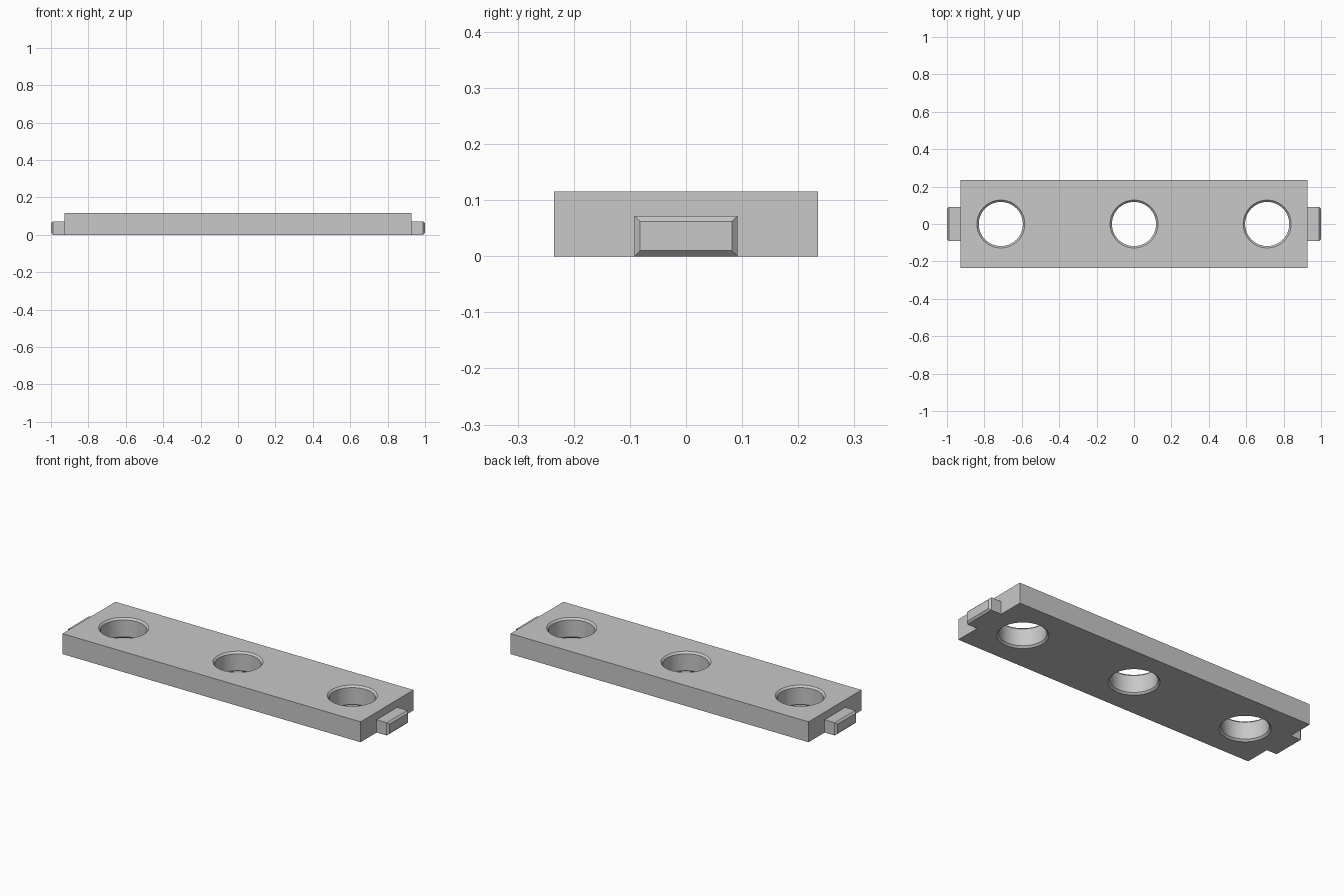
import bpy, bmesh, math
from mathutils import Matrix, Vector

cube = bpy.data.objects.get("Cube")
if cube:
    bpy.data.objects.remove(cube, do_unlink=True)

HALF_X, HALF_Y, THICK = 0.928, 0.235, 0.115   # plate
TAB_Y, TAB_Z = 0.092, 0.072                   # end tabs
CHAMFER = 0.01
HOLE_R, HOLE_SPACING, SIDES = 0.118, 0.712, 64

grey = bpy.data.materials.new("plain_grey")
grey.use_nodes = True
colour = (0.58, 0.58, 0.58, 1)
grey.diffuse_color = colour
grey.node_tree.nodes["Principled BSDF"].inputs["Base Color"].default_value = colour


def add_object(name, bm):
    bmesh.ops.recalc_face_normals(bm, faces=bm.faces)
    mesh = bpy.data.meshes.new(name)
    bm.to_mesh(mesh)
    bm.free()
    mesh.materials.append(grey)
    obj = bpy.data.objects.new(name, mesh)
    bpy.context.collection.objects.link(obj)
    return obj


def box(low, high):
    low, high = Vector(low), Vector(high)
    bm = bmesh.new()
    bmesh.ops.create_cube(bm, size=1, matrix=Matrix.Translation((low + high) / 2)
                          @ Matrix.Diagonal((*(high - low), 1)))
    return bm


# Flat plate
plate = add_object("plate", box((-HALF_X, -HALF_Y, 0), (HALF_X, HALF_Y, THICK)))

# Hole cutters: cylinders flared 45 degrees at both plate surfaces
profile = [(HOLE_R + 2 * CHAMFER, -CHAMFER), (HOLE_R, CHAMFER),
           (HOLE_R, THICK - CHAMFER), (HOLE_R + 2 * CHAMFER, THICK + CHAMFER)]
bm = bmesh.new()
for cx in (-HOLE_SPACING, 0, HOLE_SPACING):
    rings = []
    for r, z in profile:
        angles = [math.tau * i / SIDES for i in range(SIDES)]
        rings.append([bm.verts.new((cx + r * math.cos(a), r * math.sin(a), z))
                      for a in angles])
    bm.faces.new(rings[0][::-1])
    bm.faces.new(rings[-1])
    for a, b in zip(rings, rings[1:]):
        for i in range(SIDES):
            j = (i + 1) % SIDES
            bm.faces.new((a[i], a[j], b[j], b[i]))
cutter = add_object("hole_cutter", bm)
cutter.hide_render = True

cut = plate.modifiers.new("holes", "BOOLEAN")
cut.operation, cut.solver, cut.object = "DIFFERENCE", "EXACT", cutter
bpy.ops.object.select_all(action="DESELECT")
bpy.context.view_layer.objects.active = plate
plate.select_set(True)
bpy.ops.object.modifier_apply(modifier=cut.name)
bpy.data.objects.remove(cutter, do_unlink=True)
bpy.ops.object.shade_smooth_by_angle(angle=math.radians(30))

# End tabs with a chamfered outer face
for name, side in (("left_tab", 1), ("right_tab", -1)):
    ends = sorted((side * HALF_X, side))
    bm = box((ends[0], -TAB_Y, 0), (ends[1], TAB_Y, TAB_Z))
    outer = [e for e in bm.edges
             if all(abs(v.co.x - side) < 0.001 for v in e.verts)]
    bmesh.ops.bevel(bm, geom=outer, offset=CHAMFER, segments=1,
                    affect="EDGES", profile=0.5)
    add_object(name, bm)
